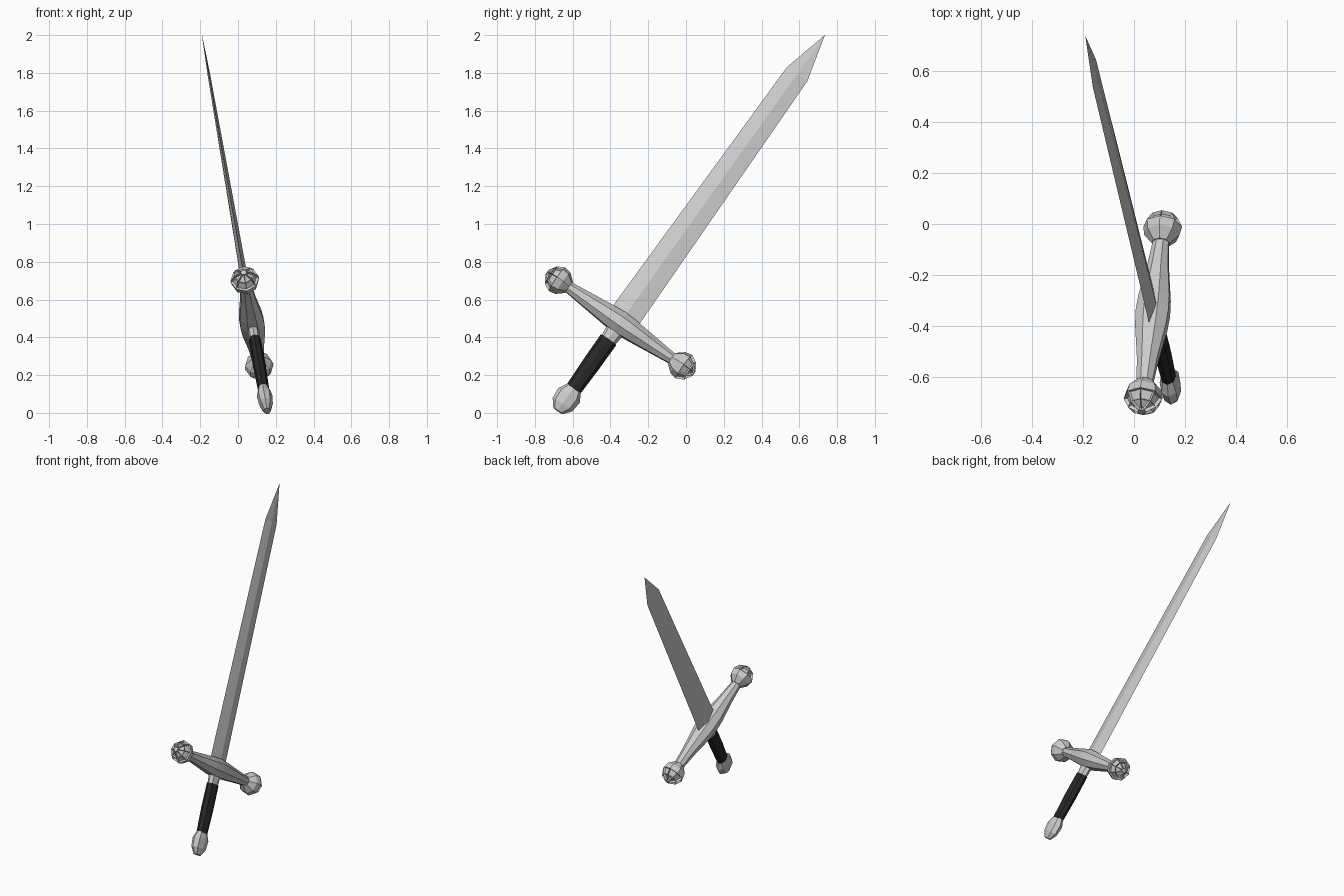
import bpy, bmesh, math
from mathutils import Vector, Matrix

if "Cube" in bpy.data.objects:
    bpy.data.objects.remove(bpy.data.objects["Cube"])

# Sword frame: D along the blade, G along the guard, N out of the flat
D = Vector((-0.140, 0.573, 0.807)).normalized()
G = Vector((0.094, 0.819, -0.567))
G = (G - D * G.dot(D)).normalized()
N = D.cross(G).normalized()
O = Vector((0.074, -0.347, 0.476))


def material(name, rgb):
    m = bpy.data.materials.new(name)
    m.diffuse_color = (*rgb, 1)
    m.use_nodes = True
    m.node_tree.nodes["Principled BSDF"].inputs["Base Color"].default_value = m.diffuse_color
    return m


def loft(name, stations, axis, u, v, sides=8, turn=0.0, windows=None, mat=None):
    """Stack rings (position, half size along u, half size along v) along an axis."""
    bm = bmesh.new()
    rings = []
    for t, a, b in stations:
        ring = []
        for i in range(sides):
            w = 2 * math.pi * (i + turn) / sides
            ring.append(bm.verts.new(O + axis * t + u * a * math.cos(w) + v * b * math.sin(w)))
        rings.append(ring)
    sunk = []
    for k in range(len(rings) - 1):
        r, s = rings[k], rings[k + 1]
        for i in range(sides):
            j = (i + 1) % sides
            f = bm.faces.new((r[i], r[j], s[j], s[i]))
            if windows and k in windows:
                sunk.append(f)
    bm.faces.new(rings[0][::-1])
    bm.faces.new(rings[-1])
    bmesh.ops.recalc_face_normals(bm, faces=bm.faces[:])
    if sunk:
        bmesh.ops.inset_individual(bm, faces=sunk, thickness=0.006, depth=-0.013)
    bmesh.ops.remove_doubles(bm, verts=bm.verts[:], dist=1e-5)
    bmesh.ops.recalc_face_normals(bm, faces=bm.faces[:])
    me = bpy.data.meshes.new(name)
    bm.to_mesh(me)
    bm.free()
    ob = bpy.data.objects.new(name, me)
    bpy.context.collection.objects.link(ob)
    if mat:
        me.materials.append(mat)
    return ob


# Blade: diamond section, tapering to a point
loft("blade", [(0.02, 0.086, 0.022), (1.632, 0.066, 0.007), (1.887, 0.0005, 0.0005)],
     D, G, N, sides=4)

# Crossguard: eight-sided bar, thick in the middle
half = [(0.07, 0.060, 0.066), (0.22, 0.044, 0.044), (0.34, 0.031, 0.033)]
bar = [(-t, a, b) for t, a, b in reversed(half)] + [(0, 0.065, 0.070)] + half
loft("crossguard", bar, G, D, N, turn=0.5)

# Ball ends: solid inner cone, sunken windows on the outer side
for name, sign in (("guard_ball_left", -1), ("guard_ball_right", 1)):
    loft(name, [(0.332, 0.036, 0.036), (0.372, 0.070, 0.070), (0.410, 0.077, 0.077),
                (0.450, 0.056, 0.056), (0.474, 0.016, 0.016)],
         G * sign, D, N, windows=(2, 3))

# Collar between guard and grip
loft("collar", [(-0.12, 0.044, 0.027), (-0.03, 0.052, 0.032)], D, G, N)

# Black grip
loft("grip", [(-0.435, 0.044, 0.030), (-0.27, 0.049, 0.034), (-0.11, 0.050, 0.031)],
     D, G, N, mat=material("black_grip", (0.02, 0.02, 0.02)))

# Flattened pommel
loft("pommel", [(-0.577, 0.030, 0.018), (-0.535, 0.064, 0.036), (-0.475, 0.069, 0.041),
                (-0.425, 0.042, 0.027)], D, G, N)
